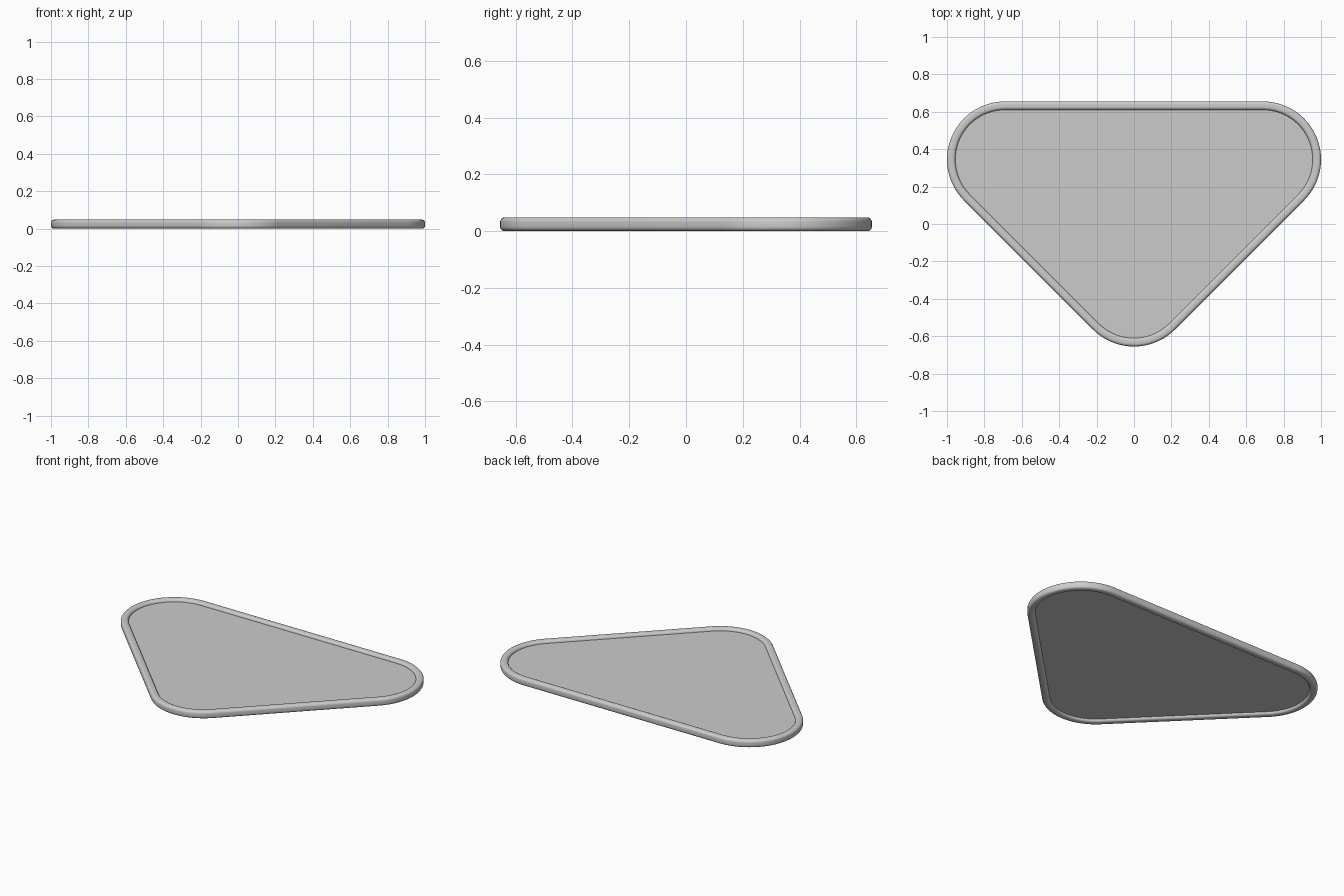
import bpy, bmesh
from math import sin, cos, radians

if "Cube" in bpy.data.objects:
    bpy.data.objects.remove(bpy.data.objects["Cube"])

R = 0.31                      # outer corner radius
W, H, B = 0.045, 0.048, 0.016  # rim width, height, edge rounding
# corner centre with start and end angle of its arc
CORNERS = [((0.69, 0.345), -45, 90), ((-0.69, 0.345), 90, 225), ((0, -0.345), 225, 315)]


def outline(r):
    """Rounded triangle at corner radius r."""
    pts = []
    for (cx, cy), a0, a1 in CORNERS:
        n = (a1 - a0) // 5
        for i in range(n + 1):
            a = radians(a0 + (a1 - a0) * i / n)
            pts.append((cx + r * cos(a), cy + r * sin(a)))
    return pts


def finish(bm, name):
    bmesh.ops.recalc_face_normals(bm, faces=bm.faces)
    me = bpy.data.meshes.new(name)
    bm.to_mesh(me)
    bm.free()
    ob = bpy.data.objects.new(name, me)
    bpy.context.collection.objects.link(ob)
    bpy.ops.object.select_all(action='DESELECT')
    ob.select_set(True)
    bpy.context.view_layer.objects.active = ob
    bpy.ops.object.shade_smooth_by_angle(angle=radians(35))
    return ob


def loop(bm, r, z):
    return [bm.verts.new((x, y, z)) for x, y in outline(r)]


def bridge(bm, a, b):
    n = len(a)
    for i in range(n):
        j = (i + 1) % n
        bm.faces.new((a[i], a[j], b[j], b[i]))


# rim: rounded-square section swept around the outline
bm = bmesh.new()
section = []
for cr, cz, start in ((R - B, H - B, 0), (R - W + B, H - B, 90),
                      (R - W + B, B, 180), (R - B, B, 270)):
    for k in range(6):
        a = radians(start + 18 * k)
        section.append((cr + B * cos(a), cz + B * sin(a)))
rings = [loop(bm, r, z) for r, z in section]
for i, ring in enumerate(rings):
    bridge(bm, ring, rings[(i + 1) % len(rings)])
finish(bm, "rim")

# panel: thin flat plate held at mid height inside the rim
bm = bmesh.new()
low, top = loop(bm, R - W / 2, 0.016), loop(bm, R - W / 2, 0.032)
bridge(bm, low, top)
bm.faces.new(top)
bm.faces.new(low[::-1])
finish(bm, "panel")
